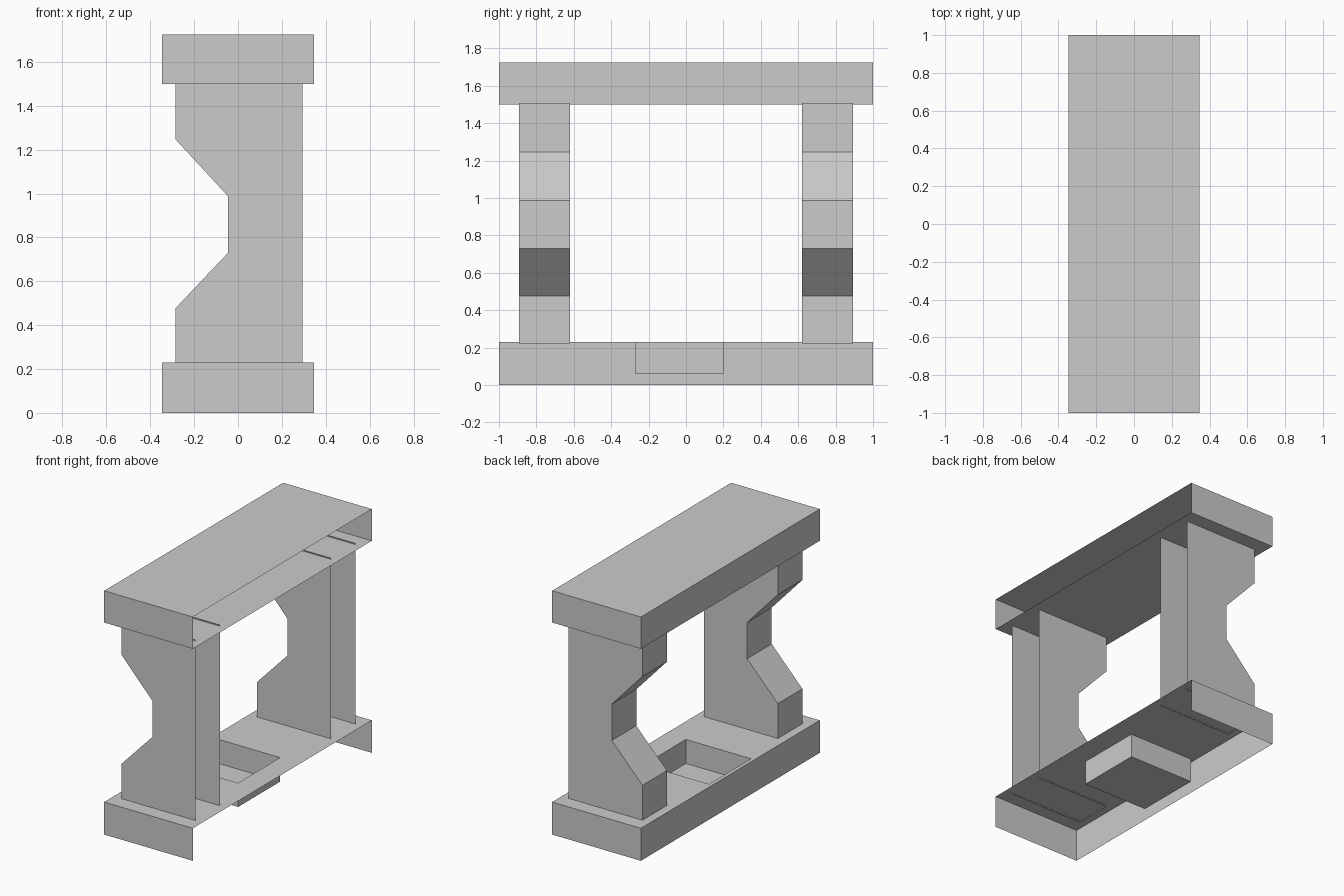
import bpy
import bmesh
from mathutils import Vector

cube = bpy.data.objects.get("Cube")
if cube:
    bpy.data.objects.remove(cube, do_unlink=True)

GREY = (0.6, 0.6, 0.6, 1.0)
grey = bpy.data.materials.new("stone_grey")
grey.use_nodes = True
grey.diffuse_color = GREY
grey.node_tree.nodes["Principled BSDF"].inputs["Base Color"].default_value = GREY


def finish(name, bm):
    mesh = bpy.data.meshes.new(name)
    bm.to_mesh(mesh)
    bm.free()
    mesh.materials.append(grey)
    obj = bpy.data.objects.new(name, mesh)
    bpy.context.collection.objects.link(obj)
    return obj


def open_faces(bm, directions):
    """Remove the faces that point along the given directions."""
    bm.normal_update()
    gone = [f for f in bm.faces
            if any(f.normal.dot(Vector(d)) > 0.99 for d in directions)]
    bmesh.ops.delete(bm, geom=gone, context='FACES')


def slab(bottom, top, open_dirs):
    bm = bmesh.new()
    bmesh.ops.create_cube(bm, size=1)
    for v in bm.verts:
        v.co = (v.co.x * 0.694, v.co.y * 2, top if v.co.z > 0 else bottom)
    open_faces(bm, open_dirs)
    return bm


LEFT, DOWN, UP = (1, 0, 0), (0, 0, -1), (0, 0, 1)

# Top slab, open along its left side
finish("top_slab", slab(1.5, 1.725, [LEFT]))

# Base slab, open at the left and underneath, with a sunken tray
base = slab(0, 0.23, [LEFT, DOWN])
base.normal_update()
tray = max(base.faces, key=lambda f: f.normal.z)
for depth in (0.23, 0.06):
    bmesh.ops.inset_individual(base, faces=[tray], thickness=0.03)
    mid = tray.calc_center_median()
    for v in tray.verts:
        v.co = (0.19 if v.co.x > mid.x else -0.32,
                0.2 if v.co.y > mid.y else -0.27, depth)
finish("base_slab", base)

# Notched pillars, open at the left, top and bottom
PROFILE = [(0.295, 0.222), (0.295, 1.508), (-0.285, 1.508), (-0.285, 1.247),
           (-0.045, 0.987), (-0.045, 0.73), (-0.285, 0.477), (-0.285, 0.222)]


def pillar(name, y):
    bm = bmesh.new()
    face = bm.faces.new([bm.verts.new((px, y - 0.137, pz)) for px, pz in PROFILE])
    solid = bmesh.ops.extrude_face_region(bm, geom=[face], use_keep_orig=True)
    moved = [g for g in solid["geom"] if isinstance(g, bmesh.types.BMVert)]
    bmesh.ops.translate(bm, verts=moved, vec=(0, 0.274, 0))
    bmesh.ops.recalc_face_normals(bm, faces=bm.faces[:])
    open_faces(bm, [LEFT, UP, DOWN])
    finish(name, bm)


for name, y in (("front_pillar", -0.757), ("back_pillar", 0.757)):
    pillar(name, y)
